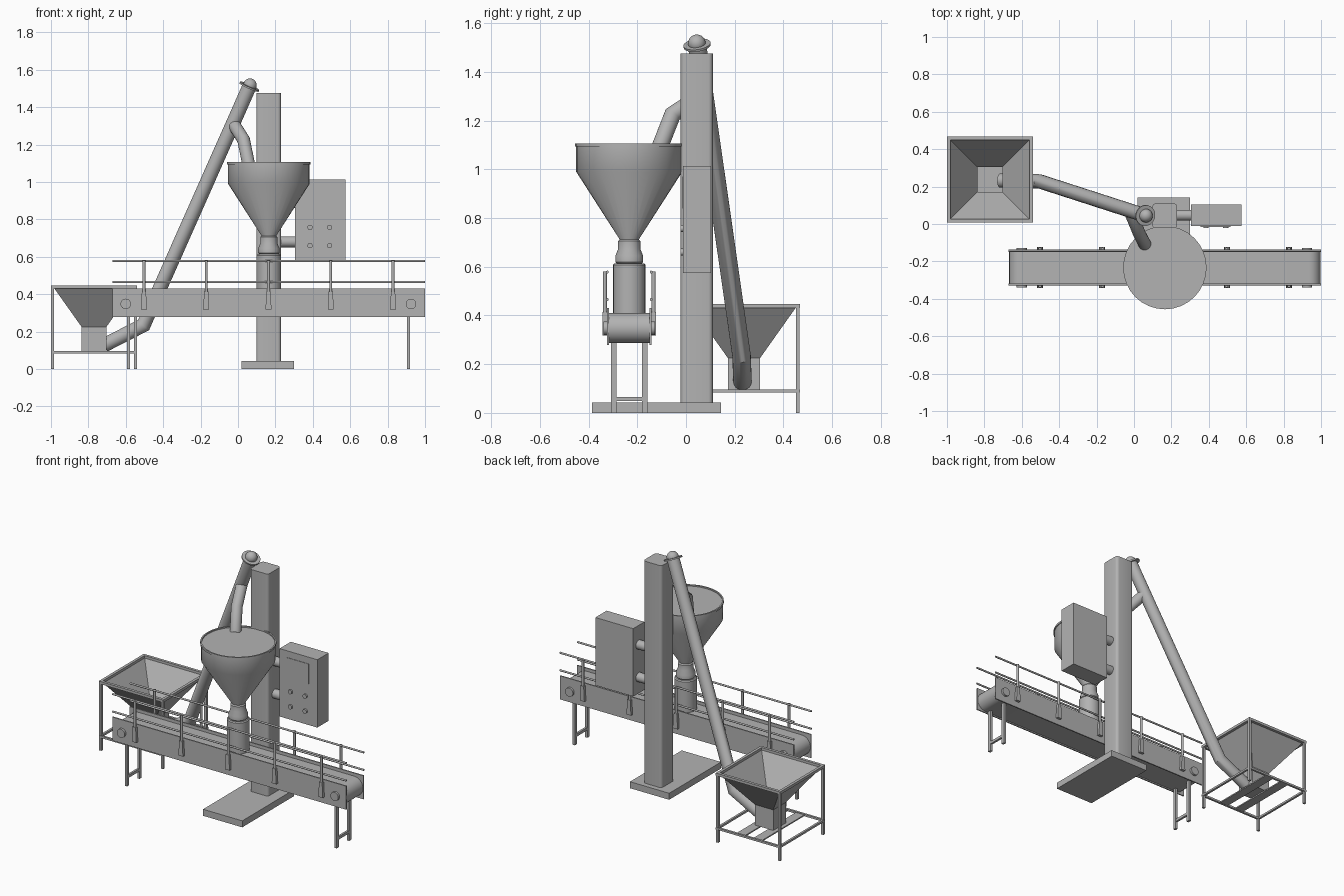
import bpy, bmesh, math
from mathutils import Vector

if "Cube" in bpy.data.objects:
    bpy.data.objects.remove(bpy.data.objects["Cube"])

grey = bpy.data.materials.new("machine_grey")
grey.diffuse_color = (0.45, 0.45, 0.45, 1)
grey.use_nodes = True
grey.node_tree.nodes["Principled BSDF"].inputs["Base Color"].default_value = grey.diffuse_color

def finish(name, bm, smooth=True):
    bmesh.ops.recalc_face_normals(bm, faces=bm.faces)
    me = bpy.data.meshes.new(name)
    bm.to_mesh(me)
    bm.free()
    ob = bpy.data.objects.new(name, me)
    bpy.context.collection.objects.link(ob)
    me.materials.append(grey)
    if smooth:
        bpy.ops.object.select_all(action='DESELECT')
        ob.select_set(True)
        bpy.context.view_layer.objects.active = ob
        bpy.ops.object.shade_smooth_by_angle(angle=math.radians(35))
    return ob

def box(name, x0, x1, y0, y1, z0, z1):
    bm = bmesh.new()
    bmesh.ops.create_cube(bm, size=1)
    for v in bm.verts:
        v.co = ((x0 + x1) / 2 + v.co.x * (x1 - x0), (y0 + y1) / 2 + v.co.y * (y1 - y0),
                (z0 + z1) / 2 + v.co.z * (z1 - z0))
    return finish(name, bm, False)

def tube(name, pts, r, seg=24):
    """Round tube along a path, mitred at the bends."""
    pts = [Vector(p) for p in pts]
    dirs = [(b - a).normalized() for a, b in zip(pts, pts[1:])]
    u = dirs[0].orthogonal().normalized()
    w = dirs[0].cross(u)
    bm = bmesh.new()
    ring = [bm.verts.new(pts[0] + r * (u * math.cos(2 * math.pi * i / seg) + w * math.sin(2 * math.pi * i / seg)))
            for i in range(seg)]
    bm.faces.new(ring)
    for i, d in enumerate(dirs):
        n = (d + dirs[i + 1]).normalized() if i + 1 < len(dirs) else d
        new = [bm.verts.new(v.co + d * ((pts[i + 1] - v.co).dot(n) / d.dot(n))) for v in ring]
        for k in range(seg):
            j = (k + 1) % seg
            bm.faces.new((ring[k], ring[j], new[j], new[k]))
        ring = new
    bm.faces.new(ring)
    return finish(name, bm)

def lathe(name, cx, cy, profile, seg=32):
    """Revolve (radius, z) points; both ends are capped."""
    bm = bmesh.new()
    rings = [[bm.verts.new((cx + r * math.cos(2 * math.pi * i / seg), cy + r * math.sin(2 * math.pi * i / seg), z))
              for i in range(seg)] for r, z in profile]
    for a, b in zip(rings, rings[1:]):
        for k in range(seg):
            j = (k + 1) % seg
            bm.faces.new((a[k], a[j], b[j], b[k]))
    bm.faces.new(rings[0])
    bm.faces.new(rings[-1])
    return finish(name, bm)

def prism(name, pts, y0, y1):
    """Extrude an (x, z) outline along y."""
    bm = bmesh.new()
    a = [bm.verts.new((x, y0, z)) for x, z in pts]
    b = [bm.verts.new((x, y1, z)) for x, z in pts]
    bm.faces.new(a)
    bm.faces.new(b)
    for k in range(len(pts)):
        j = (k + 1) % len(pts)
        bm.faces.new((a[k], a[j], b[j], b[k]))
    return finish(name, bm)

# column with rounded upright edges, on its base plate
box("base_plate", 0.02, 0.30, -0.385, 0.143, 0, 0.042)
bm = bmesh.new()
bmesh.ops.create_cube(bm, size=1)
for v in bm.verts:
    v.co = (0.164 + v.co.x * 0.132, 0.044 + v.co.y * 0.132, 0.7585 + v.co.z * 1.433)
upright = [e for e in bm.edges if abs(e.verts[0].co.z - e.verts[1].co.z) > 1]
bmesh.ops.bevel(bm, geom=upright, offset=0.018, segments=4, profile=0.5, affect='EDGES')
finish("column", bm)

# control cabinet with screen, knobs and mounting tubes
box("control_cabinet", 0.305, 0.575, -0.012, 0.103, 0.575, 1.013)
box("cabinet_screen", 0.355, 0.515, -0.015, -0.01, 0.84, 0.97)
for x in (0.385, 0.49):
    for z in (0.66, 0.757):
        tube("cabinet_knob", [(x, 0, z), (x, -0.022, z)], 0.014, 16)
for z in (0.68, 0.89):
    tube("cabinet_mount", [(0.2, 0.047, z), (0.32, 0.047, z)], 0.029)

# conveyor: belt loop, side panels, rollers, rails and legs
CY = -0.233
R, ZC, XL, XR = 0.062, 0.348, -0.605, 0.935
loop = [(XR + R * math.sin(math.pi * i / 16), ZC + R * math.cos(math.pi * i / 16)) for i in range(17)]
loop += [(XL - R * math.sin(math.pi * i / 16), ZC - R * math.cos(math.pi * i / 16)) for i in range(17)]
prism("conveyor_belt", loop, CY - 0.084, CY + 0.084)
for s, side in ((-1, "front"), (1, "back")):
    def Y(o):
        return CY + s * o
    box(side + "_side_panel", -0.67, 1.0, *sorted((Y(0.084), Y(0.092))), 0.278, 0.43)
    for x in (-0.60, 0.925):
        tube(side + "_roller_hub", [(x, Y(0.085), 0.348), (x, Y(0.106), 0.348)], 0.028)
    for z in (0.465, 0.578):
        tube(side + "_guide_rail", [(-0.67, Y(0.09), z), (1.0, Y(0.09), z)], 0.006, 12)
    for i in range(5):
        x = -0.503 + i * 0.333
        tube(side + "_rail_post", [(x, Y(0.1), 0.38), (x, Y(0.1), 0.58)], 0.008, 12)
        prism(side + "_post_bracket", [(x - 0.016, 0.318), (x + 0.016, 0.318), (x + 0.011, 0.415),
                                       (x - 0.011, 0.415)], Y(0.09), Y(0.109))
    for x in (-0.585, 0.912):
        box(side + "_conveyor_leg", x - 0.008, x + 0.008, Y(0.064) - 0.011, Y(0.064) + 0.011, 0, 0.30)
for x in (-0.585, 0.912):
    box("leg_crossbar", x - 0.007, x + 0.007, CY - 0.064, CY + 0.064, 0.048, 0.066)

# filling hopper, nozzle and container standing on the belt
HX = 0.165
lathe("filling_hopper", HX, CY, [(0.038, 0.69), (0.038, 0.71), (0.218, 0.99), (0.218, 1.093),
                                 (0.223, 1.093), (0.223, 1.106), (0.214, 1.106), (0.214, 1.098)])
lathe("hopper_nozzle", HX, CY, [(0.05, 0.612), (0.057, 0.62), (0.057, 0.645), (0.046, 0.672), (0.046, 0.705),
                                (0.04, 0.712)])
lathe("container", HX, CY, [(0.066, 0.408), (0.066, 0.608), (0.06, 0.614)])

# inclined screw tube with flange, dome and delivery spout
top = Vector((0.062, 0.045, 1.513))
bend = Vector((-0.505, 0.228, 0.235))
d = (top - bend).normalized()
tube("screw_tube", [(-0.715, 0.232, 0.128), bend, top], 0.038)
tube("tube_flange", [top - d * 0.008, top + d * 0.001], 0.056, 32)
bm = bmesh.new()
bmesh.ops.create_uvsphere(bm, u_segments=24, v_segments=12, radius=0.036)
bmesh.ops.translate(bm, verts=bm.verts, vec=top + d * 0.005)
finish("tube_dome", bm)
tube("delivery_spout", [(-0.025, 0.078, 1.312), (0.03, -0.055, 1.225), (0.058, -0.108, 1.09)], 0.034)

# feed hopper: open funnel and outlet box
FX, FY = -0.77, 0.238
bm = bmesh.new()
levels = []
for hx, z in ((0.066, 0.092), (0.066, 0.225), (0.215, 0.435)):
    levels.append([bm.verts.new((FX + a * hx, FY + b * hx, z)) for a, b in ((-1, -1), (1, -1), (1, 1), (-1, 1))])
bm.faces.new(levels[0])
for a, b in zip(levels, levels[1:]):
    for k in range(4):
        j = (k + 1) % 4
        bm.faces.new((a[k], a[j], b[j], b[k]))
finish("feed_funnel", bm, False)

# feed hopper stand: legs, top rim, lower frame and slats
H = 0.23
for s in (-1, 1):
    for t in (-1, 1):
        lx, ly = FX + s * (H - 0.009), FY + t * (H - 0.009)
        box("stand_leg", lx - 0.008, lx + 0.008, ly - 0.008, ly + 0.008, 0, 0.432)
    for name, w, z0, z1 in (("top_rim", 0.018, 0.43, 0.447), ("lower_frame", 0.014, 0.083, 0.096)):
        a, b = sorted((s * H, s * (H - w)))
        box(name + "_side", FX + a, FX + b, FY - H, FY + H, z0, z1)
        box(name + "_end", FX - H, FX + H, FY + a, FY + b, z0, z1)
    box("stand_slat", FX + s * 0.06 - 0.03, FX + s * 0.06 + 0.03, FY - H + 0.01, FY + H - 0.01, 0.084, 0.092)
